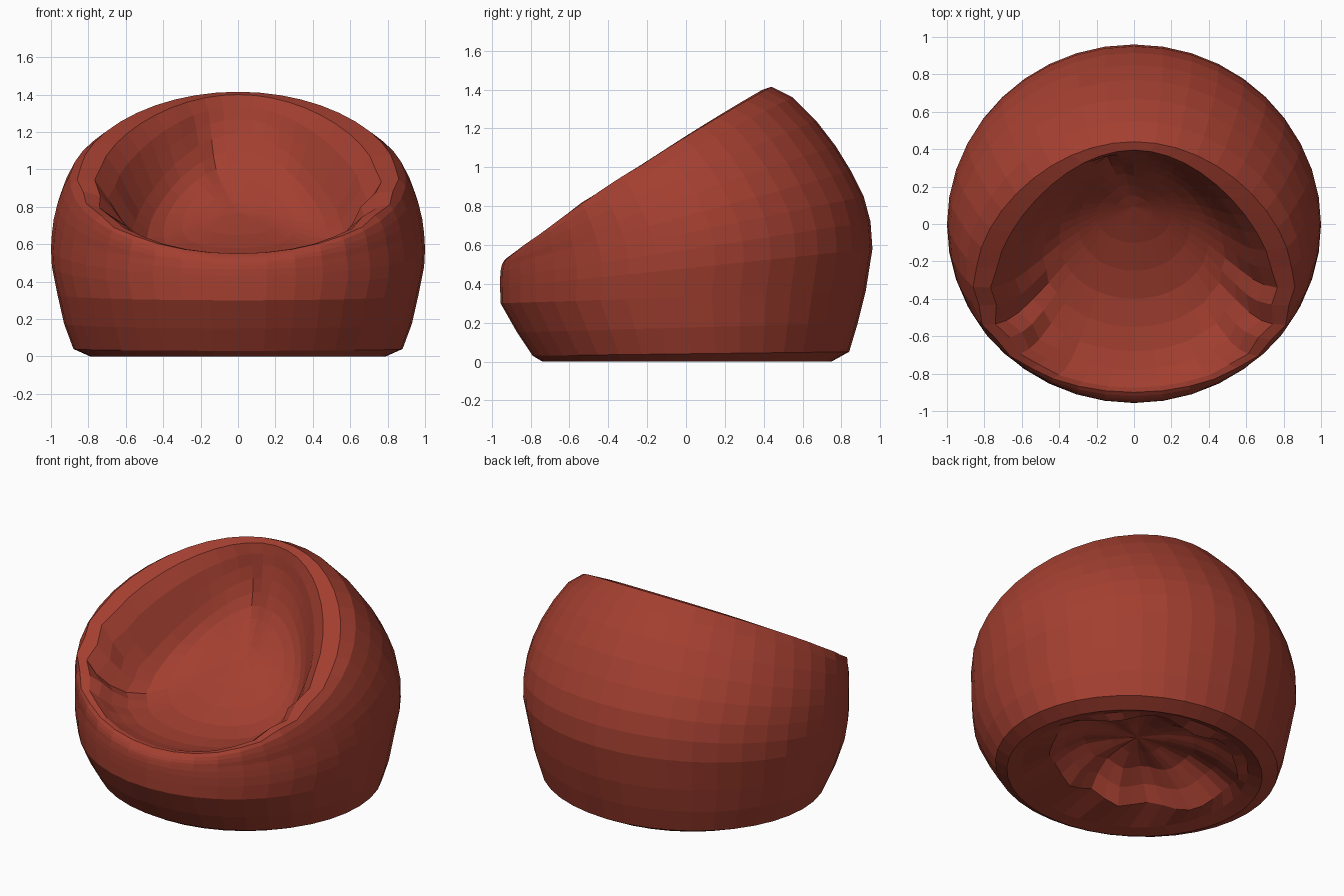
import bpy, bmesh, math, random

if "Cube" in bpy.data.objects:
    bpy.data.objects.remove(bpy.data.objects["Cube"])

random.seed(4)
SEG = 40

red = bpy.data.materials.new("brick red fabric")
red.diffuse_color = (0.37, 0.05, 0.03, 1)
red.use_nodes = True
red.node_tree.nodes["Principled BSDF"].inputs["Base Color"].default_value = red.diffuse_color


def ring_points(fy, fz, by, bz, rx, sag=0.0, fold=0.0, egg=0.0):
    """Tilted oval loop from its front point, back point and half width.
    egg makes it wider in front than behind, fold adds side pleats."""
    cy, ry = (fy + by) / 2, (by - fy) / 2
    pts = []
    for i in range(SEG):
        a = 2 * math.pi * i / SEG
        c, s = math.cos(a), math.sin(a)
        # pleats gather at the two sides, towards the front
        side = max(0.0, 1 - abs(s + 0.4) / 0.55)
        k = 1 + fold * side * (1 if i % 2 else -1)
        z = fz + (bz - fz) * (s + 1) / 2 - sag * c * c
        z += fold * side * random.uniform(-0.8, 0.8)
        pts.append((rx * c * k * (1 - egg * s), cy + ry * s * k, z))
    return pts


def loft(name, rings, pole=None, flip=False):
    bm = bmesh.new()
    loops = [[bm.verts.new(p) for p in r] for r in rings]
    for a, b in zip(loops, loops[1:]):
        for i in range(SEG):
            j = (i + 1) % SEG
            bm.faces.new((a[i], a[j], b[j], b[i]))
    if pole:
        p = bm.verts.new(pole)
        last = loops[-1]
        for i in range(SEG):
            bm.faces.new((last[i], last[(i + 1) % SEG], p))
    if flip:
        bmesh.ops.reverse_faces(bm, faces=bm.faces[:])
    me = bpy.data.meshes.new(name)
    bm.to_mesh(me)
    bm.free()
    me.materials.append(red)
    ob = bpy.data.objects.new(name, me)
    bpy.context.collection.objects.link(ob)
    return ob


rim = ring_points(-.90, .55, .44, 1.415, .845, -.03, .015, .14)
lip = ring_points(-.66, .01, .67, .04, .70)

# outer bag, from the turned-in bottom lip up to the rim
outer = [
    (-.74, 0, .75, 0, .79),
    (-.79, .03, .84, .05, .88),
    (-.87, .15, .885, .20, .93),
    (-.955, .30, .925, .36, .965),
    (-.957, .38, .96, .58, .995),
    (-.957, .43, .95, .72, 1.0),
    (-.955, .465, .915, .85, .995),
    (-.95, .49, .85, .98, .985),
    (-.945, .505, .77, 1.11, .965, -.01, 0, .02),
    (-.935, .52, .67, 1.24, .935, -.02, 0, .05),
    (-.92, .535, .55, 1.36, .895, -.03, 0, .09),
]
loft("outer_bag", [lip] + [ring_points(*r) for r in outer] + [rim])

# sunken seat and backrest, from the rim down to the middle
inner = [
    (-.875, .55, .395, 1.40, .74, -.03, .025, .22),
    (-.84, .54, .385, 1.34, .665, .03, .04, .24),
    (-.78, .525, .375, 1.27, .61, .09, .035, .22),
    (-.68, .51, .355, 1.19, .55, .13, .025, .18),
    (-.55, .51, .325, 1.10, .48, .13, .015, .12),
    (-.40, .53, .29, 1.02, .40, .10, 0, .06),
    (-.25, .58, .245, .95, .30, .07),
    (-.10, .65, .19, .88, .20, .035),
    (0, .71, .14, .82, .10, .01),
]
seat = loft("seat_hollow", [rim] + [ring_points(*r) for r in inner], (0, .09, .77))

# soft crease running down the backrest
for v in seat.data.vertices:
    x, y, z = v.co
    if y > -.1 and .75 < z < 1.36:
        w = math.sin((z - .75) / .61 * math.pi)
        d = x + (z - .75) * .4
        v.co.y += .04 * w * math.exp(-(d / .07) ** 2)

# pleated underside: flat in front, pushed up into the bag behind
under = [lip]
for fy, by, rx, h in ((-.40, .58, .62, .04), (-.34, .48, .50, .13),
                      (-.25, .35, .36, .20), (-.12, .20, .18, .23)):
    under.append([(x, y, z + .05 * rx * math.sin(7 * math.atan2(y, x)))
                  for x, y, z in ring_points(fy, h, by, h, rx)])
loft("pleated_underside", under, (0, .03, .24), flip=True)
